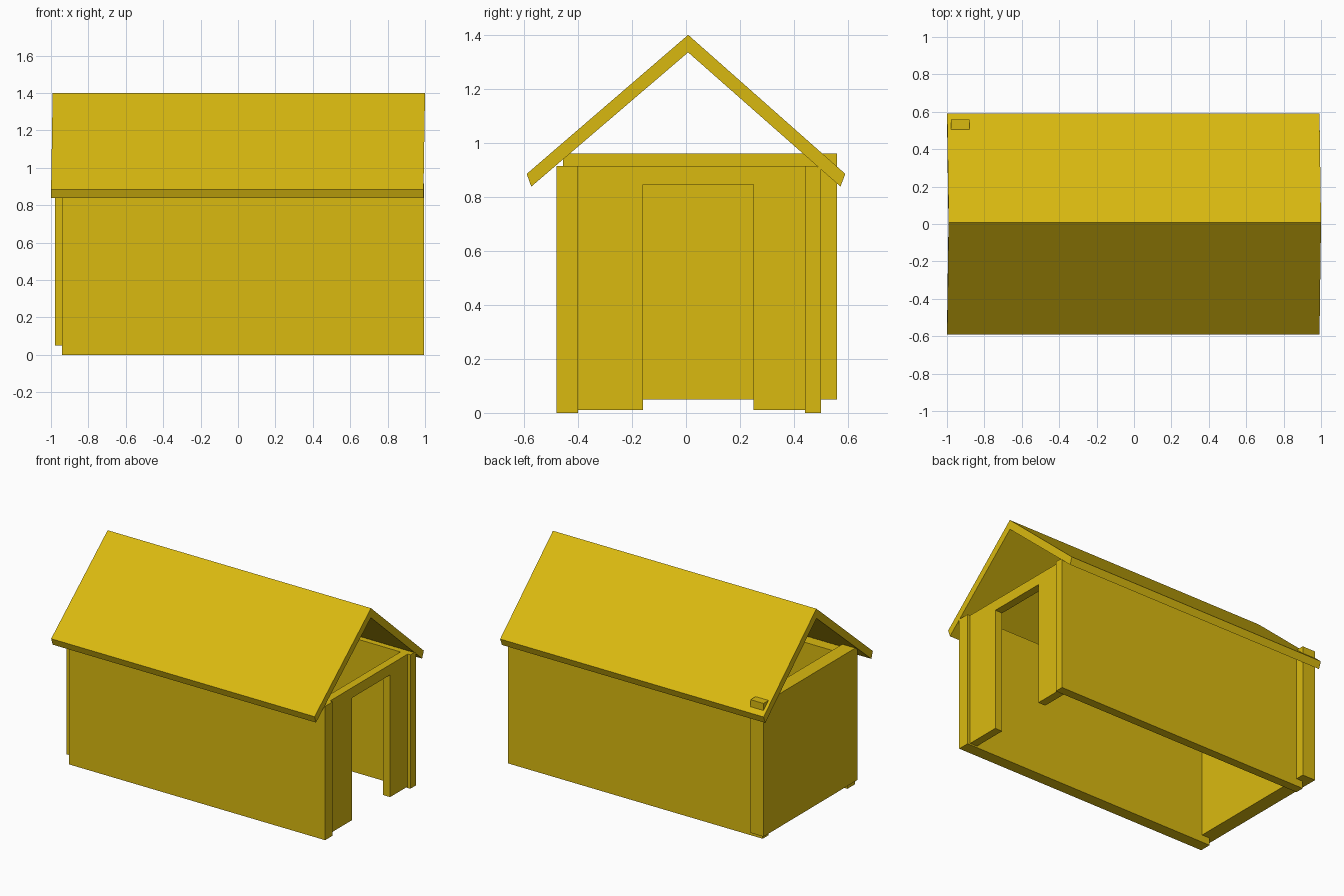
import bpy
import bmesh

cube = bpy.data.objects.get("Cube")
if cube:
    bpy.data.objects.remove(cube, do_unlink=True)

yellow = (0.70, 0.49, 0.005, 1.0)
paint = bpy.data.materials.new("yellow_paint")
paint.use_nodes = True
paint.diffuse_color = yellow
paint.node_tree.nodes["Principled BSDF"].inputs["Base Color"].default_value = yellow


def extrude_profile(name, profile, x0, x1, lean=0.0):
    """Extrude a closed (y, z) outline along x; lean shifts x with height."""
    bm = bmesh.new()
    base_z = min(z for _, z in profile)
    face = bm.faces.new([bm.verts.new((x0 + lean * (z - base_z), y, z)) for y, z in profile])
    result = bmesh.ops.extrude_face_region(bm, geom=[face])
    moved = [g for g in result["geom"] if isinstance(g, bmesh.types.BMVert)]
    bmesh.ops.translate(bm, verts=moved, vec=(x1 - x0, 0, 0))
    bmesh.ops.recalc_face_normals(bm, faces=bm.faces)
    mesh = bpy.data.meshes.new(name)
    bm.to_mesh(mesh)
    bm.free()
    mesh.materials.append(paint)
    obj = bpy.data.objects.new(name, mesh)
    bpy.context.collection.objects.link(obj)
    return obj


def rectangle(y0, y1, z0, z1):
    return [(y0, z0), (y1, z0), (y1, z1), (y0, z1)]


# Long side walls
extrude_profile("front_wall", rectangle(-0.48, -0.40, 0, 0.915), -0.94, 0.995)
extrude_profile("back_wall", [(0.44, 0), (0.50, 0), (0.50, 0.905), (0.48, 0.915), (0.44, 0.915)],
                -0.93, 0.995)

# Thick closed end wall, its corner showing through the roof
extrude_profile("end_wall", rectangle(-0.455, 0.56, 0.05, 0.96), -0.978, -0.88)

# Doorway wall, slightly recessed between the side walls
extrude_profile("door_wall", [(-0.40, 0.01), (-0.16, 0.01), (-0.16, 0.845), (0.25, 0.845),
                              (0.25, 0.01), (0.44, 0.01), (0.44, 0.915), (-0.40, 0.915)],
                0.92, 0.975)

# Gabled roof as one folded slab
extrude_profile("roof", [(-0.59, 0.885), (0.008, 1.40), (0.59, 0.885),
                         (0.572, 0.838), (0.008, 1.335), (-0.573, 0.838)],
                -1.0, 0.991, lean=0.016)
